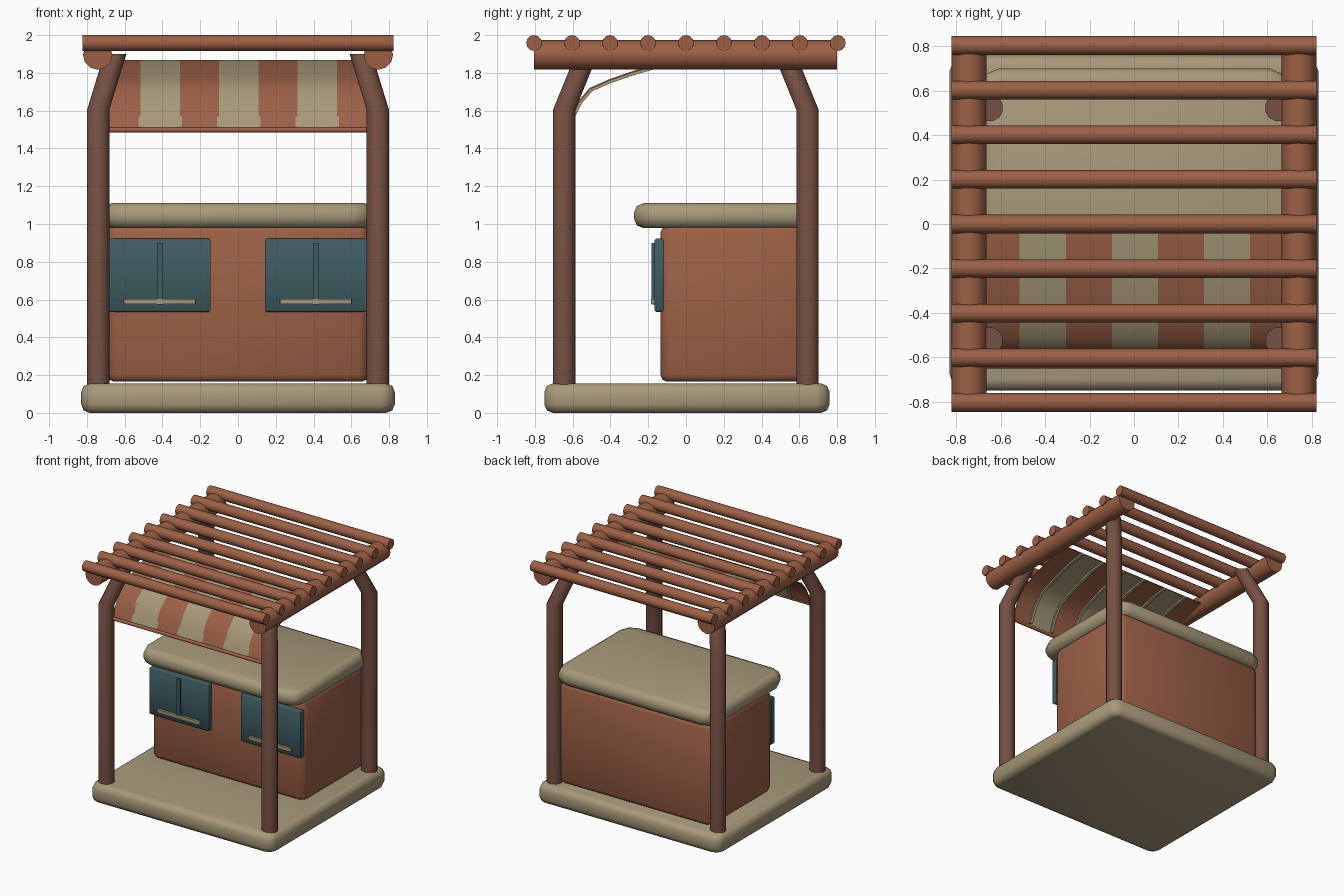
import bpy, bmesh, math
from mathutils import Vector, Matrix

cube = bpy.data.objects.get("Cube")
if cube:
    bpy.data.objects.remove(cube, do_unlink=True)


def material(name, rgb):
    m = bpy.data.materials.new(name)
    m.use_nodes = True
    m.diffuse_color = (*rgb, 1)
    m.node_tree.nodes["Principled BSDF"].inputs["Base Color"].default_value = (*rgb, 1)
    return m


TAN = material("tan", (0.39, 0.32, 0.195))
CLAY = material("clay red", (0.335, 0.118, 0.062))
WOOD = material("dark wood", (0.18, 0.08, 0.056))
TEAL = material("teal", (0.048, 0.107, 0.122))


def finish(bm, name, mat, angle=50):
    bmesh.ops.recalc_face_normals(bm, faces=bm.faces)
    mesh = bpy.data.meshes.new(name)
    bm.to_mesh(mesh)
    bm.free()
    mesh.materials.append(mat)
    mesh.shade_smooth()
    mesh.set_sharp_from_angle(angle=math.radians(angle))
    obj = bpy.data.objects.new(name, mesh)
    bpy.context.collection.objects.link(obj)
    return obj


def box(name, mat, x, y, z, corner=0.0, rim=0.0, segments=2):
    """Box from ranges, with rounded upright corners and rounded rims."""
    bm = bmesh.new()
    bmesh.ops.create_cube(bm, size=1)
    for v in bm.verts:
        for i, (lo, hi) in enumerate((x, y, z)):
            v.co[i] = lo if v.co[i] < 0 else hi
    if corner:
        upright = [e for e in bm.edges if abs(e.verts[0].co.z - e.verts[1].co.z) > 1e-4]
        bmesh.ops.bevel(bm, geom=upright, offset=corner, segments=2, profile=0.5, affect='EDGES')
    if rim:
        bm.normal_update()
        rims = [e for e in bm.edges
                if sum(abs(f.normal.z) > 0.9 for f in e.link_faces) == 1]
        bmesh.ops.bevel(bm, geom=rims, offset=rim, segments=segments, profile=0.5, affect='EDGES')
    return finish(bm, name, mat)


def log(name, mat, centre, axis, length, radius, sides=12):
    """Straight round log along the x or y axis."""
    bm = bmesh.new()
    bmesh.ops.create_cone(bm, cap_ends=True, segments=sides, radius1=radius,
                          radius2=radius, depth=length)
    turn = Vector((0, 0, 1)).rotation_difference(Vector(axis)).to_matrix().to_4x4()
    bmesh.ops.transform(bm, matrix=Matrix.Translation(centre) @ turn, verts=bm.verts)
    return finish(bm, name, mat)


def post(name, mat, path, radius, sides=12):
    """Upright post swept along a bent path."""
    bm = bmesh.new()
    rings = []
    for p in path:
        rings.append([bm.verts.new(Vector(p) + Vector((radius * math.cos(a), radius * math.sin(a), 0)))
                      for a in (math.tau * (k + 0.5) / sides for k in range(sides))])
    for low, high in zip(rings, rings[1:]):
        for k in range(sides):
            n = (k + 1) % sides
            bm.faces.new((low[k], low[n], high[n], high[k]))
    bm.faces.new(rings[0])
    bm.faces.new(rings[-1])
    return finish(bm, name, mat)


def awning_strip(name, mat, x0, x1, profile, thick):
    """Strip across x0..x1 following a (y, z) profile, thickened outwards."""
    pts = [Vector(p) for p in profile]
    outer = []
    for i, p in enumerate(pts):
        d = (pts[min(i + 1, len(pts) - 1)] - pts[max(i - 1, 0)]).normalized()
        outer.append(p + Vector((d.y, -d.x)) * thick)
    bm = bmesh.new()
    rows = [[bm.verts.new((x, q.x, q.y)) for x in (x0, x1) for q in (a, b)]
            for a, b in zip(pts, outer)]
    for a, b in zip(rows, rows[1:]):
        for i, j in ((0, 1), (1, 3), (3, 2), (2, 0)):
            bm.faces.new((a[i], a[j], b[j], b[i]))
    for r in (rows[0], rows[-1]):
        bm.faces.new((r[0], r[1], r[3], r[2]))
    return finish(bm, name, mat, 40)


# Floor slab and counter
box("floor_slab", TAN, (-0.83, 0.83), (-0.75, 0.76), (0, 0.156), 0.07, 0.045)
box("counter_body", CLAY, (-0.69, 0.69), (-0.135, 0.67), (0.165, 0.99), 0.05, 0.035)
box("counter_top", TAN, (-0.72, 0.72), (-0.275, 0.70), (0.978, 1.11), 0.11, 0.05)

# Cupboard doors with a centre bar and a rail handle
for side, cx in (("right", -0.415), ("left", 0.412)):
    box(side + "_door", TEAL, (cx - 0.27, cx + 0.27), (-0.167, -0.12), (0.535, 0.922), 0, 0.008, 1)
    box(side + "_door_bar", TEAL, (cx - 0.015, cx + 0.015), (-0.182, -0.16), (0.575, 0.9))
    box(side + "_door_handle", TAN, (cx - 0.19, cx + 0.19), (-0.186, -0.16), (0.577, 0.604), 0.006)

# Posts leaning inwards at the top, and the beams they carry
for side, sx in (("right", -1), ("left", 1)):
    for end, y, top_y in (("front", -0.645, -0.525), ("back", 0.643, 0.523)):
        post(f"{end}_{side}_post", WOOD,
             [(sx * 0.74, y, 0.14), (sx * 0.74, y, 1.605), (sx * 0.65, top_y, 1.9)], 0.061)
    log(side + "_beam", CLAY, (sx * 0.743, -0.002, 1.895), (0, 1, 0), 1.605, 0.078)

# Roof slats
for i in range(9):
    log(f"roof_slat_{i + 1}", CLAY, (0, -0.804 + i * 0.201, 1.958), (1, 0, 0), 1.645, 0.042)

# Striped awning, its ribs and its bottom rod
curve = [(0.0, 1.868), (-0.14, 1.85), (-0.28, 1.81), (-0.41, 1.765), (-0.51, 1.72),
         (-0.57, 1.65), (-0.61, 1.57), (-0.635, 1.5)]
seams = [-0.515, -0.307, -0.1, 0.108, 0.315, 0.523]
edges = [-0.69] + seams + [0.69]
for i, (a, b) in enumerate(zip(edges, edges[1:])):
    awning_strip(f"awning_stripe_{i + 1}", TAN if i % 2 else CLAY, a, b, curve, -0.008)
rib_curve = curve[:-1] + [(-0.63, 1.515)]
for i, x in enumerate(seams):
    awning_strip(f"awning_rib_{i + 1}", TAN, x - 0.011, x + 0.011, rib_curve, -0.022)
log("awning_rod", CLAY, (0, -0.637, 1.498), (1, 0, 0), 1.38, 0.014, 8)
